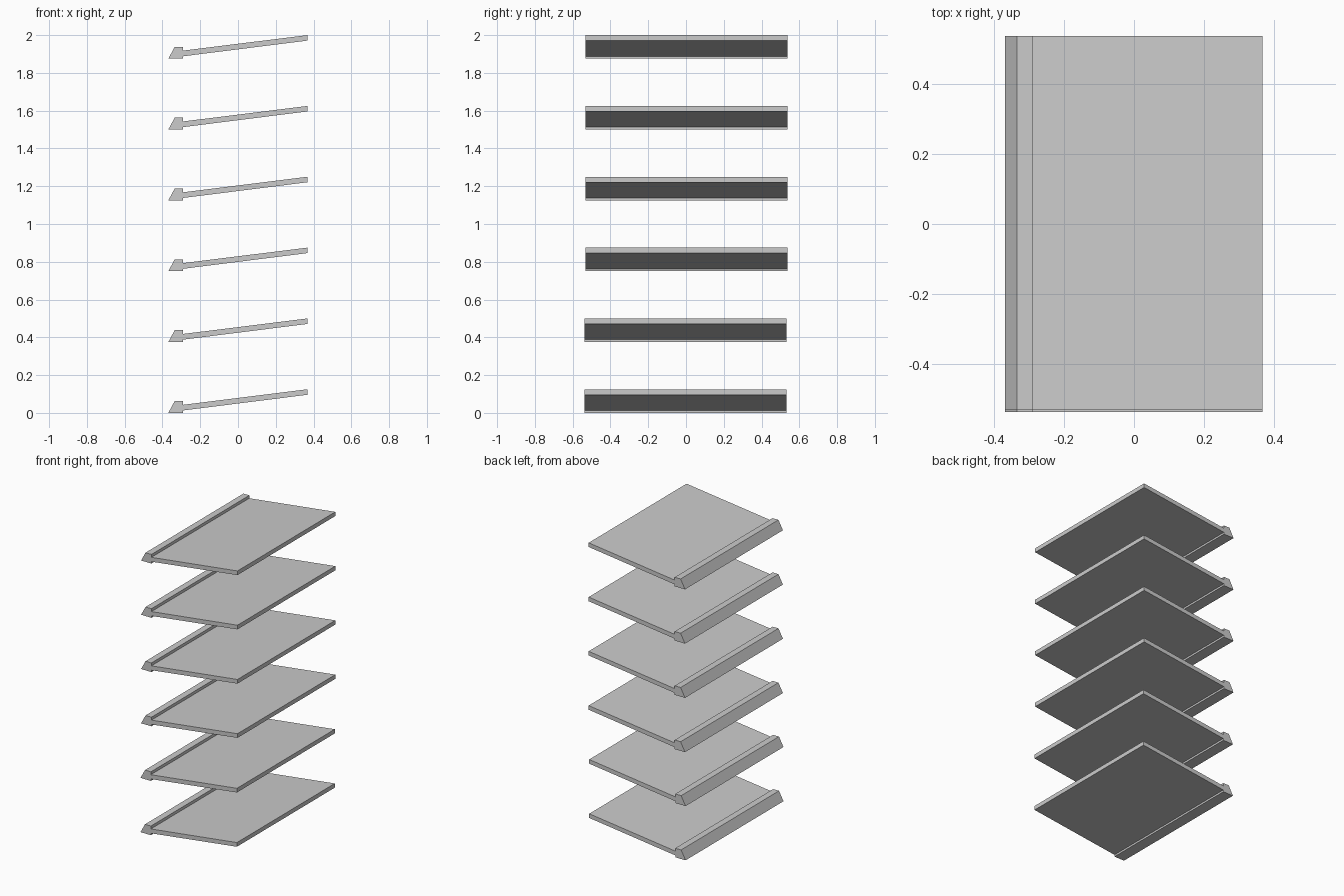
import bpy, bmesh

if "Cube" in bpy.data.objects:
    bpy.data.objects.remove(bpy.data.objects["Cube"])

PITCH = 0.375      # vertical spacing of the shelves
LENGTH = 1.069     # shelf length along y

# Side profile (x, z): sloping board with a slanted lip on its low edge
PROFILE = [(-0.369, 0.0), (-0.29, 0.0), (-0.29, 0.013), (0.368, 0.096),
           (0.368, 0.125), (-0.29, 0.043), (-0.29, 0.063), (-0.335, 0.063)]


def add_shelf(name, y_mid, z):
    """Extrude the profile along y into one shelf."""
    bm = bmesh.new()
    y0 = y_mid - LENGTH / 2
    face = bm.faces.new([bm.verts.new((x, y0, h)) for x, h in PROFILE])
    ext = bmesh.ops.extrude_face_region(bm, geom=[face], use_keep_orig=True)
    moved = [v for v in ext["geom"] if isinstance(v, bmesh.types.BMVert)]
    bmesh.ops.translate(bm, verts=moved, vec=(0, LENGTH, 0))
    bmesh.ops.recalc_face_normals(bm, faces=bm.faces)
    mesh = bpy.data.meshes.new(name)
    bm.to_mesh(mesh)
    bm.free()
    obj = bpy.data.objects.new(name, mesh)
    obj.location.z = z
    bpy.context.collection.objects.link(obj)


# Six shelves; the two lowest sit slightly further forward
for i in range(6):
    add_shelf(f"shelf_{i + 1}", -0.003 if i < 2 else 0.003, i * PITCH)
